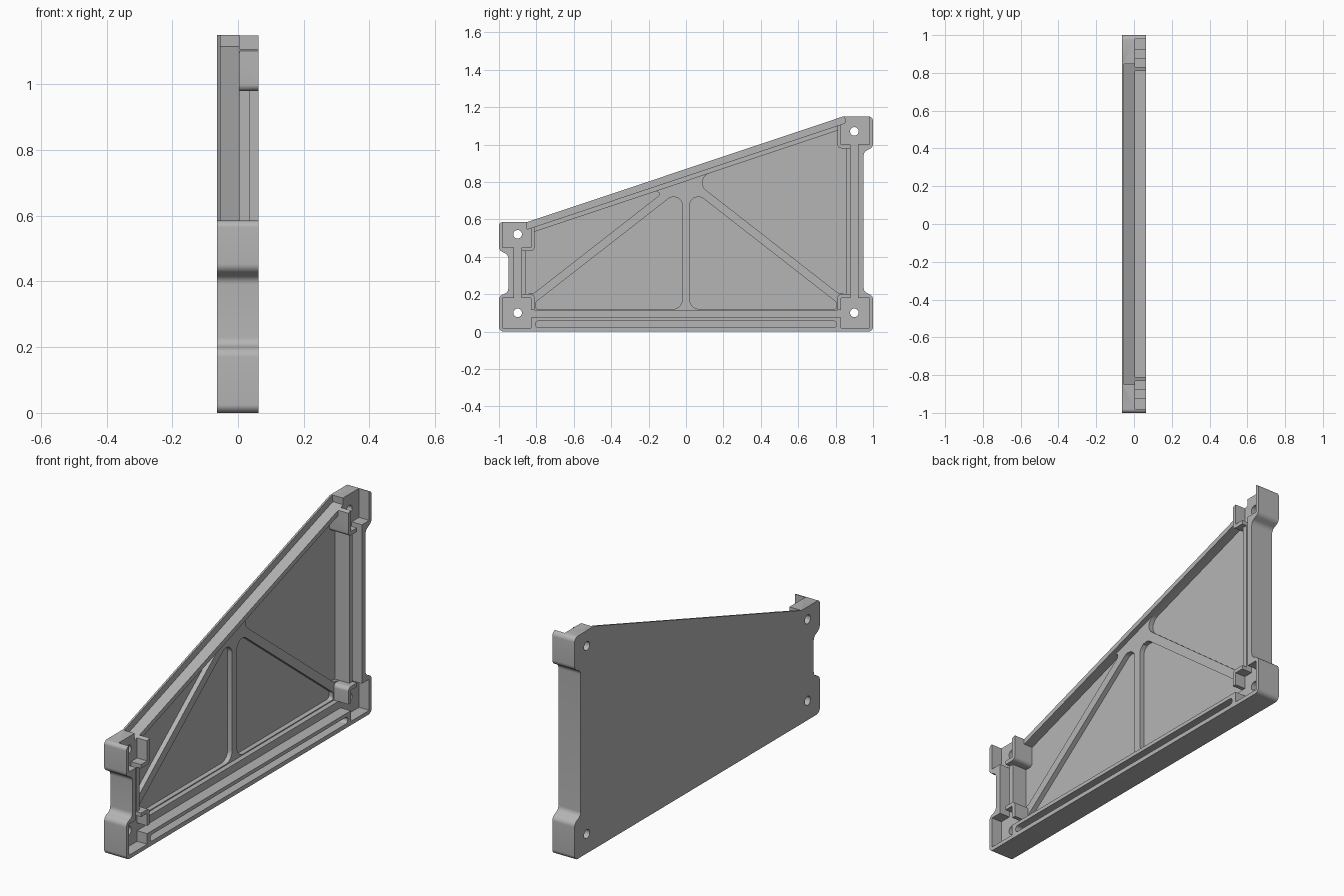
import bpy, bmesh, math
from mathutils import Vector

if "Cube" in bpy.data.objects:
    bpy.data.objects.remove(bpy.data.objects["Cube"], do_unlink=True)

BACK, RIM, FLOOR, RIB, SHELF, LIP, FRONT, OUT = -.064, -.054, -.045, -.02, .005, .037, .063, .2

grey = bpy.data.materials.new("plain grey")
grey.use_nodes = True
grey.diffuse_color = (.46, .46, .46, 1)
grey.node_tree.nodes["Principled BSDF"].inputs["Base Color"].default_value = (.46, .46, .46, 1)


def slope(y, drop=0):
    return .869 + .334 * y - drop


def rounded(points, steps=6):
    """Turn (y, z, radius) corners into a filleted outline."""
    result = []
    for i, p in enumerate(points):
        c = Vector(p[:2])
        r = p[2] if len(p) > 2 else 0
        if not r:
            result.append(c)
            continue
        a = (Vector(points[i - 1][:2]) - c).normalized()
        b = (Vector(points[(i + 1) % len(points)][:2]) - c).normalized()
        half = a.angle(b) / 2
        centre = c + (a + b).normalized() * (r / math.sin(half))
        start = c + a * (r / math.tan(half)) - centre
        end = c + b * (r / math.tan(half)) - centre
        for k in range(steps + 1):
            t = k / steps
            result.append(centre + (start * (1 - t) + end * t).normalized() * r)
    return result


def prism(name, points, x0, x1):
    """Extrude a side outline across the width."""
    bm = bmesh.new()
    face = bm.faces.new([bm.verts.new((x0, p[0], p[1])) for p in rounded(points)])
    moved = bmesh.ops.extrude_face_region(bm, geom=[face])["geom"]
    bmesh.ops.translate(bm, vec=(x1 - x0, 0, 0),
                        verts=[g for g in moved if isinstance(g, bmesh.types.BMVert)])
    bmesh.ops.recalc_face_normals(bm, faces=bm.faces)
    mesh = bpy.data.meshes.new(name)
    bm.to_mesh(mesh)
    bm.free()
    obj = bpy.data.objects.new(name, mesh)
    bpy.context.collection.objects.link(obj)
    return obj


def box(y0, y1, z0, z1, r=0):
    return [(y0, z0, r), (y1, z0, r), (y1, z1, r), (y0, z1, r)]


# Full-thickness bracket with stepped ends
body = prism("side_bracket", [
    (-1, 0, .025), (1, 0, .025), (1, .19, .03), (.95, .215, .03), (.95, .96, .03),
    (1, .985, .03), (1, 1.15, .025), (.84, 1.15), (-.85, .585), (-1, .585, .02),
    (-1, .435, .03), (-.95, .41, .03), (-.95, .21, .03), (-1, .19, .03)], BACK, FRONT)
body.data.materials.append(grey)


def cut(points, x0, x1=OUT):
    cutter = prism("cutter", points, x0, x1)
    cutter.hide_render = True
    mod = body.modifiers.new("cut", "BOOLEAN")
    mod.operation, mod.solver, mod.object = "DIFFERENCE", "EXACT", cutter
    mesh = bpy.data.meshes.new_from_object(
        body.evaluated_get(bpy.context.evaluated_depsgraph_get()))
    body.modifiers.clear()
    body.data = mesh
    bpy.data.objects.remove(cutter, do_unlink=True)


# Stepped rim along the sloping edge
cut([(-.85, slope(-.85, .038)), (.85, slope(.85, .038)), (.84, 1.3), (-.86, 1.3)], RIM)

# Panel shelf inside the corner blocks
cut([(-.83, .075), (.83, .075), (.83, .115), (.81, .115), (.81, .2, .02), (.855, .2),
     (.855, .98), (.81, .98, .02), (.81, 1.3), (-.81, 1.3), (-.81, .43, .02), (-.855, .43),
     (-.855, .2), (-.81, .2, .02), (-.81, .115), (-.83, .115)], SHELF)

# Main recess down to the top of the ribs
cut([(-.81, .115), (.81, .115), (.81, .2, .02), (.855, .2), (.855, .98), (.81, .98, .02),
     (.81, slope(.81, .065)), (-.81, slope(-.81, .065)), (-.81, .43, .02), (-.855, .43),
     (-.855, .2), (-.81, .2, .02)], RIB)

# Triangular pockets that leave the centre and diagonal ribs
for s, apex, block in ((-1, -.08, .43), (1, .032, .98)):
    cut([(s * .02, .12, .05), (s * .02, .768, .045), (s * .805, .156, .015),
         (s * .805, .12, .015)], FLOOR)
    cut([(s * .855, .2), (s * .81, .208), (apex, slope(apex, .065), .05 if s > 0 else .015),
         (s * .81, slope(s * .81, .065)), (s * .81, block, .02), (s * .855, block)], FLOOR)

    # Corner seats, end groove and lowered inner lip
    seat = sorted((s * .83, s * .98))
    cut(box(*seat, .02, .18), SHELF)
    cut(box(*seat, block + .02, 1.3), SHELF)
    cut(box(*sorted((s * .88, s * .92)), .1, block + .06), SHELF)
    cut(box(*sorted((s * .845, s * .9)), .2, block), LIP)

    # Bolt holes
    for z in (.1, block + .09):
        cut([(s * .9 + .023 * math.cos(k * math.tau / 24), z + .023 * math.sin(k * math.tau / 24))
             for k in range(24)], -OUT)

# Long slot in the bottom rail
cut(box(-.805, .805, .022, .056, .0165), SHELF)

# Smooth fillets with crisp edges
bpy.ops.object.select_all(action="DESELECT")
body.select_set(True)
bpy.context.view_layer.objects.active = body
bpy.ops.object.shade_smooth_by_angle(angle=math.radians(30))
